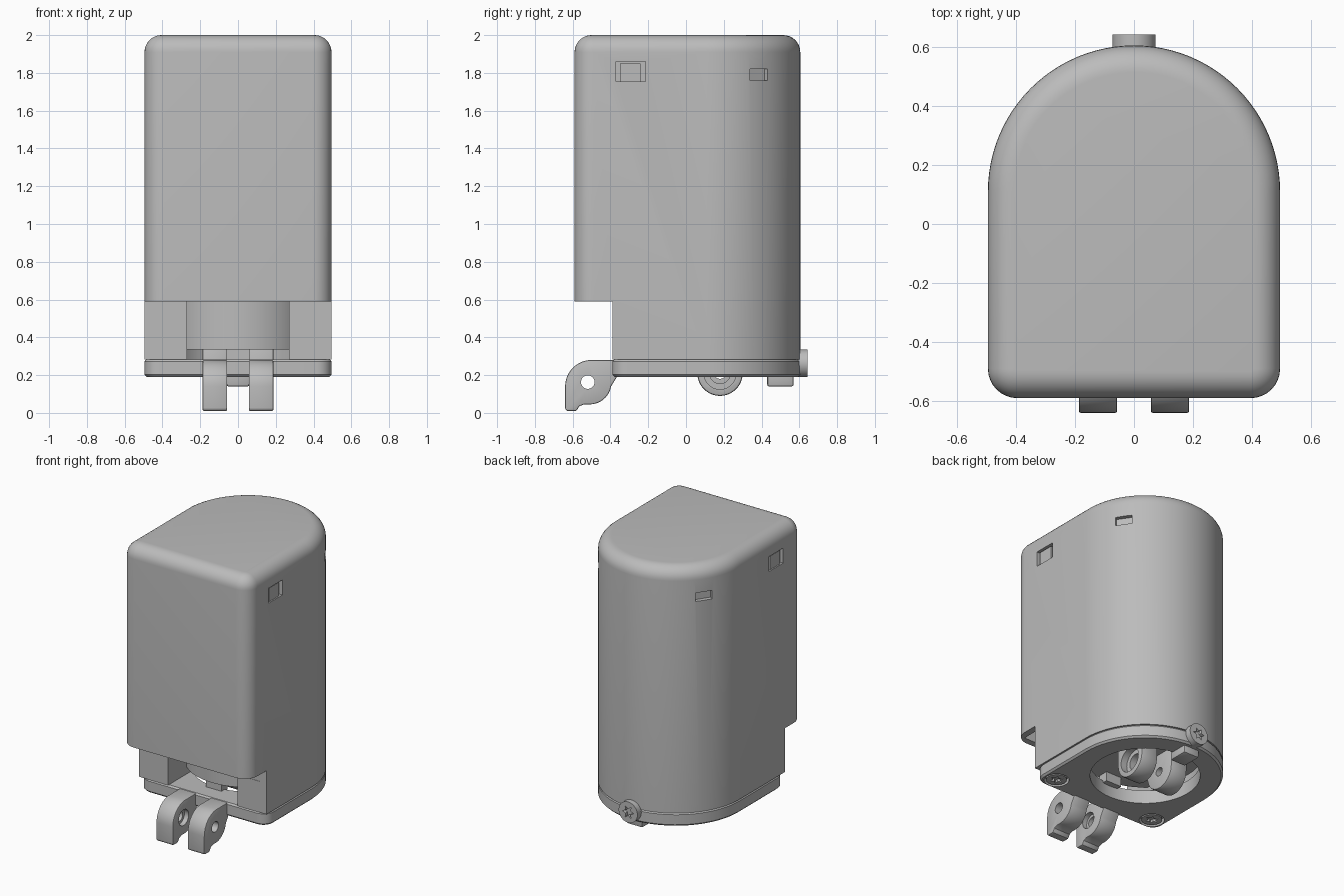
import bpy, bmesh
from math import sin, cos, pi, radians

if "Cube" in bpy.data.objects:
    bpy.data.objects.remove(bpy.data.objects["Cube"])

grey = bpy.data.materials.new("plain grey")
grey.use_nodes = True
grey.diffuse_color = (0.5, 0.5, 0.5, 1)
grey.node_tree.nodes["Principled BSDF"].inputs["Base Color"].default_value = (0.5, 0.5, 0.5, 1)

HALF, ARC_Y = 0.495, 0.11      # half width and centre of the round back
DRUM_Z = 0.335                 # floor of the inner drum


def loft(name, rings):
    """Closed solid through matching rings of points."""
    bm = bmesh.new()
    loops = [[bm.verts.new(p) for p in ring] for ring in rings]
    n = len(loops[0])
    for a, b in zip(loops, loops[1:]):
        for i in range(n):
            j = (i + 1) % n
            bm.faces.new((a[i], a[j], b[j], b[i]))
    bm.faces.new(loops[0][::-1])
    bm.faces.new(loops[-1])
    bmesh.ops.recalc_face_normals(bm, faces=bm.faces[:])
    mesh = bpy.data.meshes.new(name)
    bm.to_mesh(mesh)
    bm.free()
    ob = bpy.data.objects.new(name, mesh)
    bpy.context.collection.objects.link(ob)
    mesh.materials.append(grey)
    return ob


def arc(cx, cy, r, a0, a1, n):
    return [(cx + r * cos(radians(a0 + (a1 - a0) * i / n)),
             cy + r * sin(radians(a0 + (a1 - a0) * i / n))) for i in range(n + 1)]


def prism(name, pts, axis, lo, hi):
    place = {"x": lambda a, b, h: (h, a, b),
             "y": lambda a, b, h: (a, h, b),
             "z": lambda a, b, h: (a, b, h)}[axis]
    return loft(name, [[place(a, b, h) for a, b in pts] for h in (lo, hi)])


def cylinder(name, centre, r, axis, lo, hi, n=40):
    return prism(name, arc(*centre, r, 0, 360 - 360 / n, n - 1), axis, lo, hi)


def box(name, x0, x1, y0, y1, z0, z1):
    return prism(name, [(x0, y0), (x1, y0), (x1, y1), (x0, y1)], "z", z0, z1)


def star(name, centre, axis, lo, hi):
    pts = [(centre[0] + r * cos(i * pi / 6), centre[1] + r * sin(i * pi / 6))
           for i in range(12) for r in [0.022 if i % 2 else 0.044]]
    return prism(name, pts, axis, lo, hi)


def bake(ob):
    mesh = bpy.data.meshes.new_from_object(ob.evaluated_get(bpy.context.evaluated_depsgraph_get()))
    ob.modifiers.clear()
    ob.data = mesh


def cut(ob, *cutters):
    for c in cutters:
        mod = ob.modifiers.new("cut", "BOOLEAN")
        mod.operation, mod.solver, mod.object = "DIFFERENCE", "EXACT", c
        bake(ob)
        bpy.data.objects.remove(c)


def bevel(ob, width):
    mod = ob.modifiers.new("bevel", "BEVEL")
    mod.width, mod.segments, mod.limit_method = width, 2, "ANGLE"
    mod.angle_limit = radians(40)
    bake(ob)


def outline(inset, front, corner, z):
    """Flat front with rounded corners, half-round back."""
    w, r, f = HALF - inset, corner - inset, front + inset
    pts = arc(0, ARC_Y, w, 0, 180, 48)
    pts += arc(-w + r, f + r, r, 180, 270, 8) + arc(w - r, f + r, r, 270, 360, 8)
    return [(x, y, z) for x, y in pts]


# Main housing with a rounded top
rings = [outline(0, -0.59, 0.1, 0.283)]
for i in range(9):
    t = i / 8 * pi / 2
    rings.append(outline(0.09 * (1 - cos(t)), -0.59, 0.1, 1.91 + 0.09 * sin(t)))
housing = loft("housing", rings)
cut(housing,
    box("step", -1, 1, -1, -0.39, 0, 0.59),
    box("front_hollow", -0.45, 0.45, -0.545, -0.388, 0.5, 1.8),
    box("drum_recess", -0.27, 0.27, -0.5, 0.05, 0.2, 1.75),
    cylinder("bore", (0, ARC_Y), 0.36, "z", 0.2, DRUM_Z))

# Snap windows on the sides and round back
for s in (-1, 1):
    side = sorted((s * 0.46, s * 0.6))
    cut(housing, box("window", *side, -0.37, -0.215, 1.755, 1.86))
    slot = box("slot", 0.465, 0.6, -0.055, 0.055, 1.76, 1.82)
    slot.location.y = ARC_Y
    slot.rotation_euler.z = radians(34 if s > 0 else 146)
    bpy.context.view_layer.update()
    cut(housing, slot)
    box("snap_clip", *sorted((s * 0.44, s * 0.485)), -0.35, -0.24, 1.755, 1.85)

# Inner drum behind the front opening
cylinder("inner_drum", (0, ARC_Y), 0.4, "z", DRUM_Z, 1.78, 64)
box("drum_post", -0.06, 0.06, -0.27, -0.2, 0.27, DRUM_Z + 0.005)

# Base plate with the round opening and corner screws
plate = loft("base_plate", [outline(d, -0.39, 0.08, z) for d, z in
                            ((0.012, 0.19), (0, 0.202), (0, 0.272), (0.01, 0.283))])
cut(plate, cylinder("opening", (0, ARC_Y), 0.35, "z", 0, 0.4, 64))
for s in (-1, 1):
    spot = (s * 0.395, -0.295)
    cut(plate, cylinder("screw_seat", spot, 0.08, "z", 0.1, 0.225))
    screw = cylinder("corner_screw", spot, 0.066, "z", 0.193, 0.24)
    cut(screw, star("drive", spot, "z", 0.1, 0.212))

# Back screw and the latch below the plate
knob = cylinder("back_screw", (0, 0.262), 0.073, "y", 0.58, 0.642)
cut(knob, star("drive", (0, 0.262), "y", 0.62, 0.7))
latch = box("latch", -0.06, 0.06, 0.43, 0.57, 0.14, 0.25)
bevel(latch, 0.01)

# Front hinge arms and inner lugs
arm = [(-0.36, 0.2), (-0.36, 0.28)] + arc(-0.5, 0.14, 0.14, 90, 180, 12)
arm += [(-0.64, 0.02), (-0.63, 0.01), (-0.58, 0.01), (-0.565, 0.035), (-0.54, 0.045)]
arm += arc(-0.51, 0.16, 0.115, 270, 350, 10)
pin = (-0.52, 0.163)
hub = (0.18, 0.21)
for s, label in ((-1, "right"), (1, "left")):
    lo, hi = sorted((s * 0.057, s * 0.187))
    hinge = prism(label + "_hinge_arm", arm, "x", lo, hi)
    bevel(hinge, 0.012)
    cut(hinge, cylinder("pin_hole", pin, 0.036, "x", -1, 1))
    cut(hinge, cylinder("pin_seat", pin, 0.055, "x", *sorted((0, s * 0.09))))
    lug = prism(label + "_inner_lug", arc(*hub, 0.12, 180, 360, 24)
                + [(0.3, DRUM_Z + 0.01), (0.06, DRUM_Z + 0.01)], "x", lo, hi)
    bevel(lug, 0.01)
    cut(lug, cylinder("lug_hole", hub, 0.055 if s > 0 else 0.03, "x", -1, 1))
    if s > 0:
        cut(lug, cylinder("lug_seat", hub, 0.085, "x", 0.14, 1))

# Smooth the round faces and keep the edges sharp
for ob in bpy.context.scene.objects:
    if ob.type == "MESH":
        bpy.ops.object.select_all(action="DESELECT")
        ob.select_set(True)
        bpy.context.view_layer.objects.active = ob
        bpy.ops.object.shade_smooth_by_angle(angle=radians(30))
